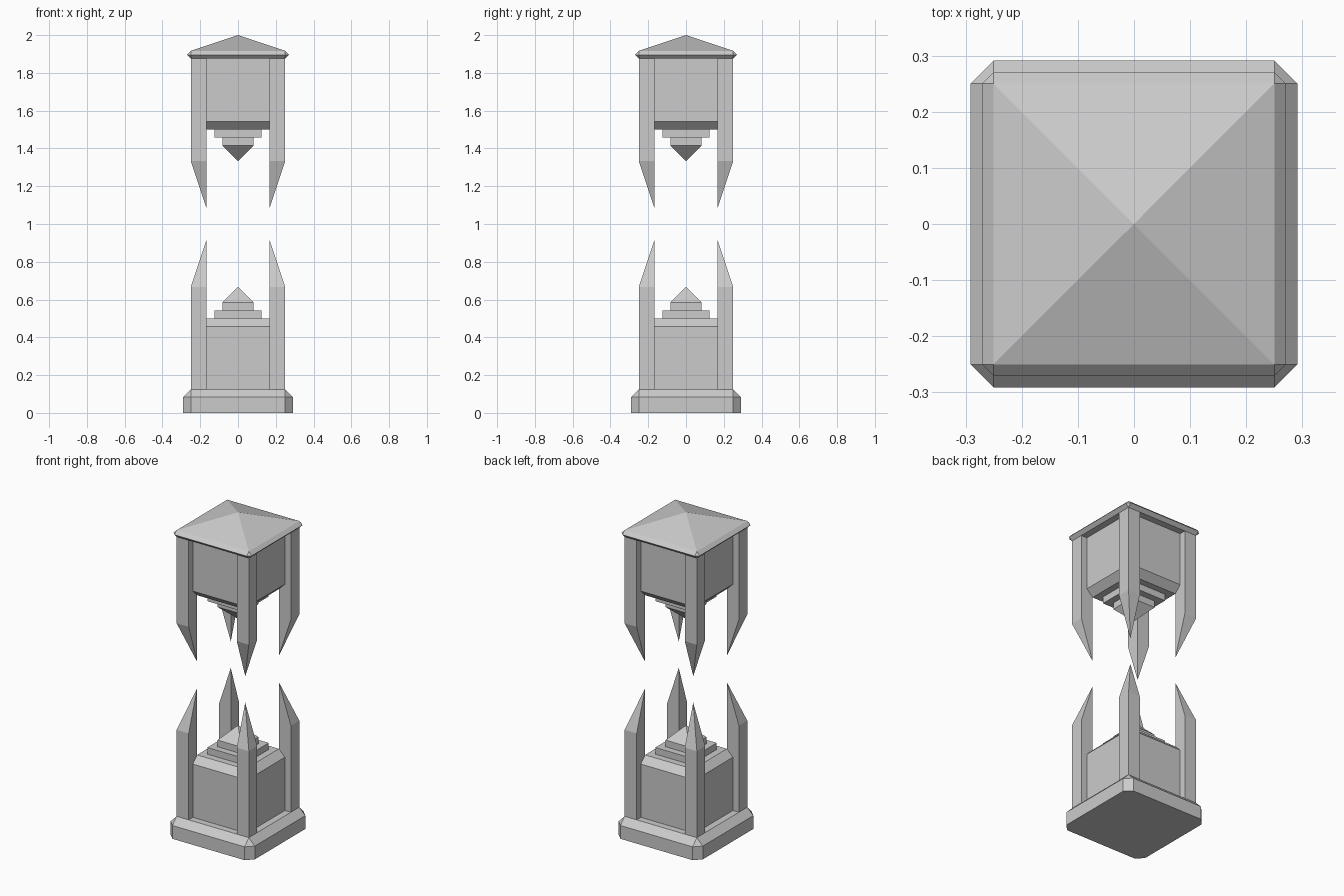
import bpy
import bmesh
from math import radians

if "Cube" in bpy.data.objects:
    bpy.data.objects.remove(bpy.data.objects["Cube"], do_unlink=True)

U = 1 / 24  # grid module that every part is sized in

GREY = (0.6, 0.6, 0.6, 1)
stone = bpy.data.materials.new("grey_stone")
stone.use_nodes = True
stone.diffuse_color = GREY
stone.node_tree.nodes["Principled BSDF"].inputs["Base Color"].default_value = GREY


def solid(name, points):
    """Convex flat-faced solid around points given in modules."""
    bm = bmesh.new()
    for x, y, z in points:
        bm.verts.new((x * U, y * U, z * U))
    bmesh.ops.convex_hull(bm, input=bm.verts)
    bmesh.ops.dissolve_limit(bm, angle_limit=radians(1), verts=bm.verts, edges=bm.edges)
    bmesh.ops.recalc_face_normals(bm, faces=bm.faces)
    mesh = bpy.data.meshes.new(name)
    bm.to_mesh(mesh)
    bm.free()
    mesh.materials.append(stone)
    obj = bpy.data.objects.new(name, mesh)
    bpy.context.collection.objects.link(obj)
    return obj


def ring(a, b, z):
    """Square with cut corners: half width a, flat side half length b."""
    return [(sx * p, sy * q, z) for sx in (-1, 1) for sy in (-1, 1)
            for p, q in {(a, b), (b, a)}]


def flip(points, upper):
    """Hang the points upside down for the upper half."""
    return [(x, y, 48 - z if upper else z) for x, y, z in points]


# Plinth and hipped roof
solid("plinth", ring(7, 6, 0) + ring(7, 6, 2) + ring(6, 6, 3))
solid("roof", ring(6, 6, 45) + ring(6.5, 6, 45.5) + ring(6, 6, 46) + [(0, 0, 48)])

# The lower half stands on the plinth, the upper half hangs from the roof
for half, upper in (("lower", False), ("upper", True)):
    parts = {
        "body": ring(5, 4, 3) + ring(5, 4, 11) + ring(4, 4, 12),
        "wide_step": ring(3, 3, 12) + ring(3, 3, 13),
        "narrow_step": ring(2, 2, 13) + ring(2, 2, 14),
        "pyramid_tip": ring(2, 2, 14) + [(0, 0, 16)],
    }
    for part, points in parts.items():
        solid(f"{half}_{part}", flip(points, upper))

    # Corner posts, sharpened towards their inner corner
    for side, sx in (("left", 1), ("right", -1)):
        for end, sy in (("front", -1), ("back", 1)):
            post = [(sx * x, sy * y, z) for x in (4, 6) for y in (4, 6) for z in (3, 16)]
            post.append((sx * 4, sy * 4, 22))
            solid(f"{half}_{end}_{side}_post", flip(post, upper))
